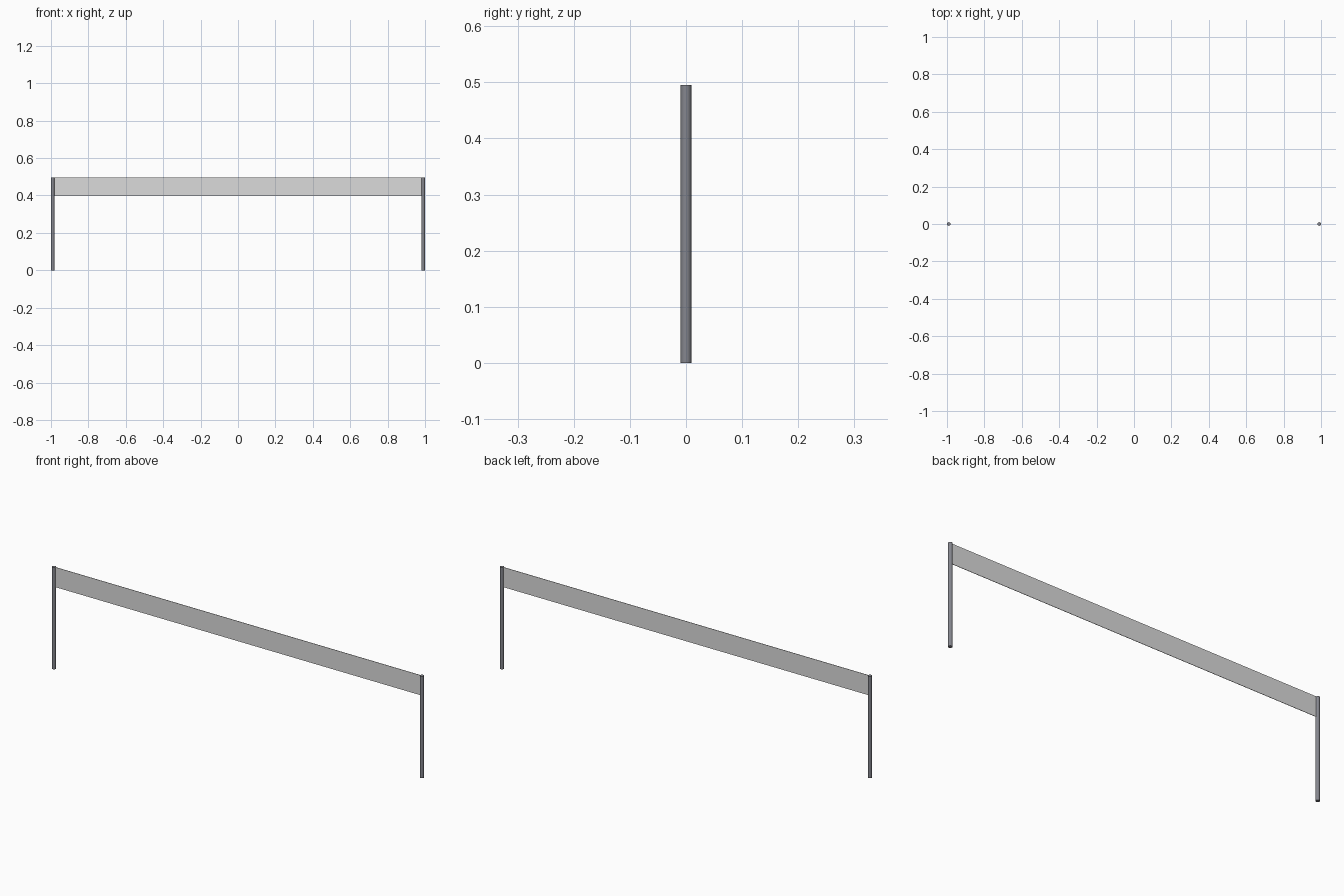
import bpy, math

if "Cube" in bpy.data.objects:
    bpy.data.objects.remove(bpy.data.objects["Cube"])

def material(name, rgba):
    m = bpy.data.materials.new(name)
    m.diffuse_color = rgba
    m.use_nodes = True
    m.node_tree.nodes["Principled BSDF"].inputs["Base Color"].default_value = m.diffuse_color
    return m

post_grey = material("post grey", (0.235, 0.24, 0.27, 1))
net_grey = material("net grey", (0.71, 0.71, 0.71, 1))

R, H, PX = 0.0095, 0.495, 0.9905

# Round posts at both ends
for side, name in ((-1, "left_post"), (1, "right_post")):
    bpy.ops.mesh.primitive_cylinder_add(vertices=16, radius=R, depth=H,
                                        location=(side * PX, 0, H / 2))
    post = bpy.context.object
    post.name = name
    post.data.materials.append(post_grey)
    bpy.ops.object.shade_smooth_by_angle(angle=math.radians(40))

# Thin net sheet stretched between the post centres
z0, z1 = 0.398, H
bpy.ops.mesh.primitive_cube_add(size=1, location=(0, 0, (z0 + z1) / 2))
net = bpy.context.object
net.name = "net"
net.dimensions = (2 * PX, 0.002, z1 - z0)
bpy.ops.object.transform_apply(location=False, rotation=False, scale=True)
net.data.materials.append(net_grey)
